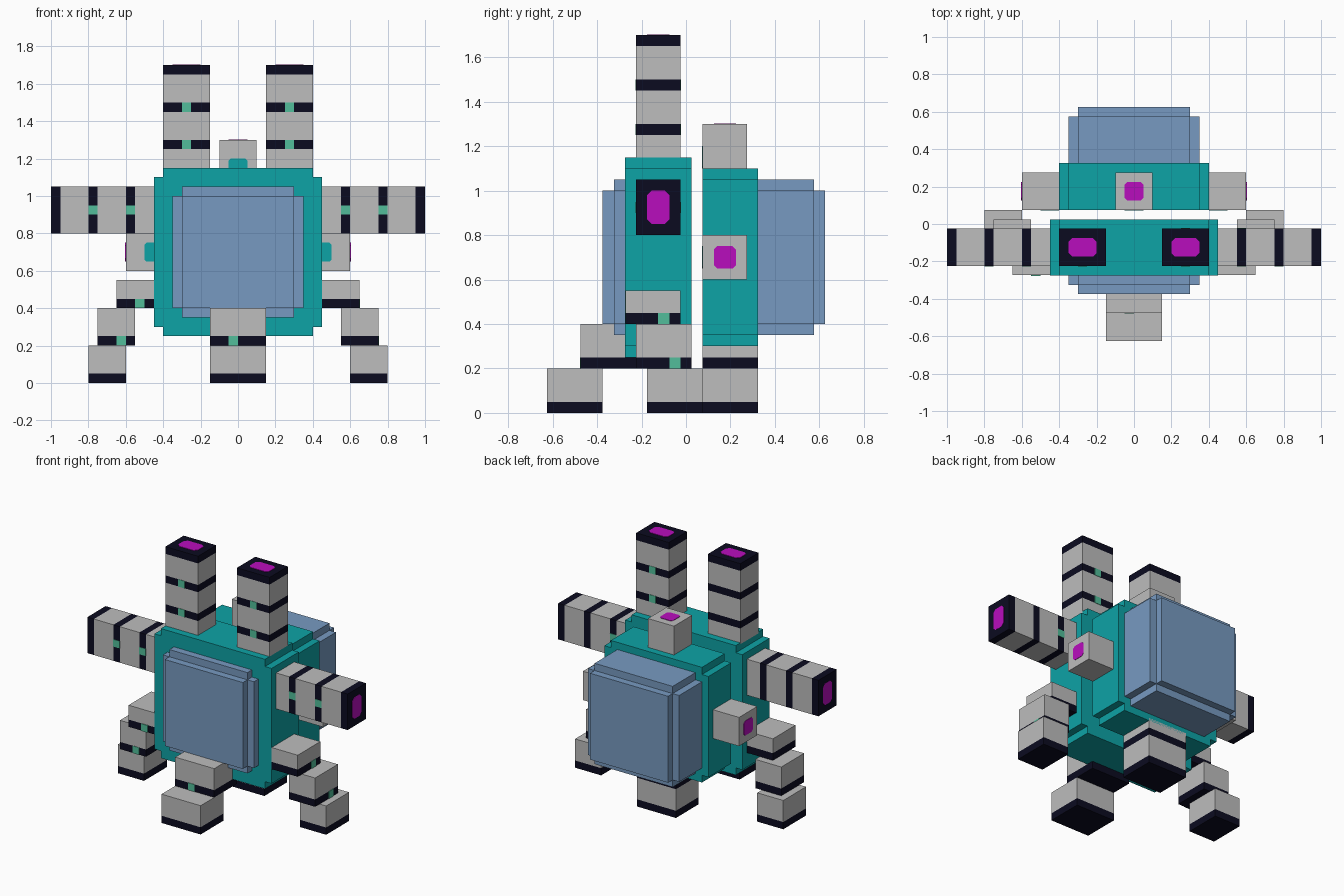
import bpy, bmesh
from mathutils import Vector

default = bpy.data.objects.get("Cube")
if default:
    bpy.data.objects.remove(default, do_unlink=True)


def material(name, rgb):
    lin = [((c / 255 + 0.055) / 1.055) ** 2.4 if c > 10 else c / 255 / 12.92 for c in rgb]
    m = bpy.data.materials.new(name)
    m.use_nodes = True
    m.diffuse_color = (*lin, 1)
    bsdf = next(n for n in m.node_tree.nodes if n.type == 'BSDF_PRINCIPLED')
    bsdf.inputs["Base Color"].default_value = (*lin, 1)
    bsdf.inputs["Roughness"].default_value = 0.8
    return m


TEAL = material("teal", (13, 163, 166))
BLUE = material("steel blue", (119, 154, 193))
GREY = material("light grey", (189, 189, 189))
DARK = material("dark navy", (11, 11, 32))
MAGENTA = material("magenta", (185, 13, 190))
GREEN = material("mint green", (82, 190, 155))


def finish(name, bm, *mats):
    bmesh.ops.recalc_face_normals(bm, faces=bm.faces)
    mesh = bpy.data.meshes.new(name)
    bm.to_mesh(mesh)
    bm.free()
    for m in mats:
        mesh.materials.append(m)
    ob = bpy.data.objects.new(name, mesh)
    bpy.context.collection.objects.link(ob)
    return ob


def add_prism(bm, pts, axis, a, b):
    """Extrude a 2D outline along an axis from a to b."""
    def place(p, h):
        c = list(p)
        c.insert(axis, h)
        return bm.verts.new(c)
    low = [place(p, a) for p in pts]
    high = [place(p, b) for p in pts]
    bm.faces.new(low)
    bm.faces.new(high)
    n = len(pts)
    for i in range(n):
        j = (i + 1) % n
        bm.faces.new((low[i], low[j], high[j], high[i]))


def notched(u0, u1, v0, v1, s):
    """Rectangle outline with a square notch in each corner."""
    return [(u0 + s, v0), (u1 - s, v0), (u1 - s, v0 + s), (u1, v0 + s),
            (u1, v1 - s), (u1 - s, v1 - s), (u1 - s, v1), (u0 + s, v1),
            (u0 + s, v1 - s), (u0, v1 - s), (u0, v0 + s), (u0 + s, v0 + s)]


def bevelled(u0, u1, v0, v1, s):
    """Rectangle outline with cut corners."""
    return [(u0 + s, v0), (u1 - s, v0), (u1, v0 + s), (u1, v1 - s),
            (u1 - s, v1), (u0 + s, v1), (u0, v1 - s), (u0, v0 + s)]


def plate(name, mat, axis, at, u0, u1, v0, v1, cut=0.0):
    """Thin painted plate lying on a surface at the given coordinate."""
    bm = bmesh.new()
    pts = bevelled(u0, u1, v0, v1, cut) if cut else [(u0, v0), (u1, v0), (u1, v1), (u0, v1)]
    add_prism(bm, pts, axis, at - 0.003, at + 0.003)
    return finish(name, bm, mat)


def box(name, lo, hi, axis=2, bands=()):
    """Grey box with dark bands (start, end) along an axis."""
    bm = bmesh.new()
    bmesh.ops.create_cube(bm, size=1)
    lo, hi = Vector(lo), Vector(hi)
    for v in bm.verts:
        v.co = Vector((v.co[i] + 0.5) * (hi[i] - lo[i]) + lo[i] for i in range(3))
    normal = Vector([float(i == axis) for i in range(3)])
    for cut in [c for band in bands for c in band]:
        if lo[axis] + 0.001 < cut < hi[axis] - 0.001:
            bmesh.ops.bisect_plane(bm, geom=bm.verts[:] + bm.edges[:] + bm.faces[:],
                                   plane_co=normal * cut, plane_no=normal)
    for f in bm.faces:
        c = f.calc_center_median()[axis]
        f.material_index = int(any(a - 0.001 < c < b + 0.001 for a, b in bands))
    return finish(name, bm, GREY, DARK)


def span(s, a, b):
    """Interval mirrored to side s of x = 0."""
    return (a, b) if s > 0 else (-b, -a)


# Body halves, separated by a narrow gap
for name, w, z0, z1, y0, y1 in (("front_body", 0.45, 0.25, 1.15, -0.275, 0.025),
                                ("back_body", 0.40, 0.30, 1.10, 0.075, 0.325)):
    bm = bmesh.new()
    add_prism(bm, notched(-w, w, z0, z1, 0.05), 1, y0, y1)
    finish(name, bm, TEAL)

# Stepped blue panels on the front and back
for name, y0, y1, y2 in (("front_panel", -0.27, -0.325, -0.375),
                         ("back_panel", 0.32, 0.575, 0.625)):
    bm = bmesh.new()
    add_prism(bm, notched(-0.35, 0.35, 0.35, 1.05, 0.05), 1, y0, y1)
    add_prism(bm, [(-0.3, 0.4), (0.3, 0.4), (0.3, 1.0), (-0.3, 1.0)], 1, y1, y2)
    finish(name, bm, BLUE)

for side, s in (("left", 1), ("right", -1)):
    # Upright tubes with bands and a magenta tip
    x0, x1 = span(s, 0.15, 0.40)
    box(side + "_upper_tube", (x0, -0.225, 1.14), (x1, -0.025, 1.70), 2,
        ((1.25, 1.30), (1.45, 1.50), (1.65, 1.70)))
    plate(side + "_upper_tip", MAGENTA, 2, 1.70, *span(s, 0.20, 0.35), -0.175, -0.075, 0.02)
    for z in (1.25, 1.45):
        plate(side + "_upper_light", GREEN, 1, -0.225, *span(s, 0.25, 0.30), z, z + 0.05)
        if s > 0:
            plate(side + "_upper_rear_light", GREEN, 1, -0.025, 0.25, 0.30, z, z + 0.05)

    # Sideways arms with bands and a magenta tip
    x0, x1 = span(s, 0.44, 1.0)
    bands = [span(s, a, a + 0.05) for a in (0.55, 0.75, 0.95)]
    box(side + "_arm", (x0, -0.225, 0.80), (x1, -0.025, 1.05), 0, bands)
    plate(side + "_arm_tip", MAGENTA, 0, s * 0.998, -0.175, -0.075, 0.85, 1.0, 0.02)
    for band in bands[:2]:
        plate(side + "_arm_light", GREEN, 1, -0.225, *band, 0.90, 0.95)
    if s > 0:
        plate(side + "_arm_rear_light", GREEN, 1, -0.025, *bands[0], 0.90, 0.95)

    # Side knobs on the back body
    x0, x1 = span(s, 0.39, 0.60)
    box(side + "_knob", (x0, 0.075, 0.60), (x1, 0.275, 0.80))
    plate(side + "_knob_tip", MAGENTA, 0, s * 0.60, 0.125, 0.225, 0.65, 0.75, 0.015)
    plate(side + "_knob_patch", TEAL, 1, 0.075, *span(s, 0.40, 0.50), 0.65, 0.75, 0.01)

    # Three-step side legs
    for part, xa, xb, y, z0, z1 in (("thigh", 0.40, 0.65, -0.275, 0.40, 0.55),
                                    ("shin", 0.55, 0.75, -0.225, 0.20, 0.40),
                                    ("foot", 0.60, 0.80, -0.175, 0.00, 0.20)):
        x0, x1 = span(s, xa, xb)
        # The thigh sits a hair behind the body's front face
        y0 = y + (0.002 if part == "thigh" else 0)
        box(f"{side}_{part}", (x0, y0, z0), (x1, y + 0.25, z1), 2, ((z0, z0 + 0.05),))
        if part == "foot":
            continue
        if s > 0:
            plate(f"{side}_{part}_light", GREEN, 0, xb, y + 0.15, y + 0.20, z0, z0 + 0.05)
        else:
            plate(f"{side}_{part}_light", GREEN, 1, y, 0.10 - xb, 0.15 - xb, z0, z0 + 0.05)

# Top knob
box("top_knob", (-0.1, 0.075, 1.09), (0.1, 0.275, 1.30))
plate("top_knob_tip", MAGENTA, 2, 1.30, -0.05, 0.05, 0.125, 0.225, 0.015)
plate("top_knob_patch", TEAL, 1, 0.075, -0.05, 0.05, 1.10, 1.20, 0.01)

# Middle legs, front and back
for part, y, z0, z1 in (("front_shin", -0.475, 0.20, 0.40), ("front_foot", -0.625, 0.0, 0.20),
                        ("back_shin", 0.075, 0.20, 0.32), ("back_foot", 0.075, 0.0, 0.20)):
    box(part, (-0.15, y, z0), (0.15, y + 0.25, z1), 2, ((z0, z0 + 0.05),))
plate("front_shin_light", GREEN, 1, -0.475, -0.05, 0.0, 0.20, 0.25)
